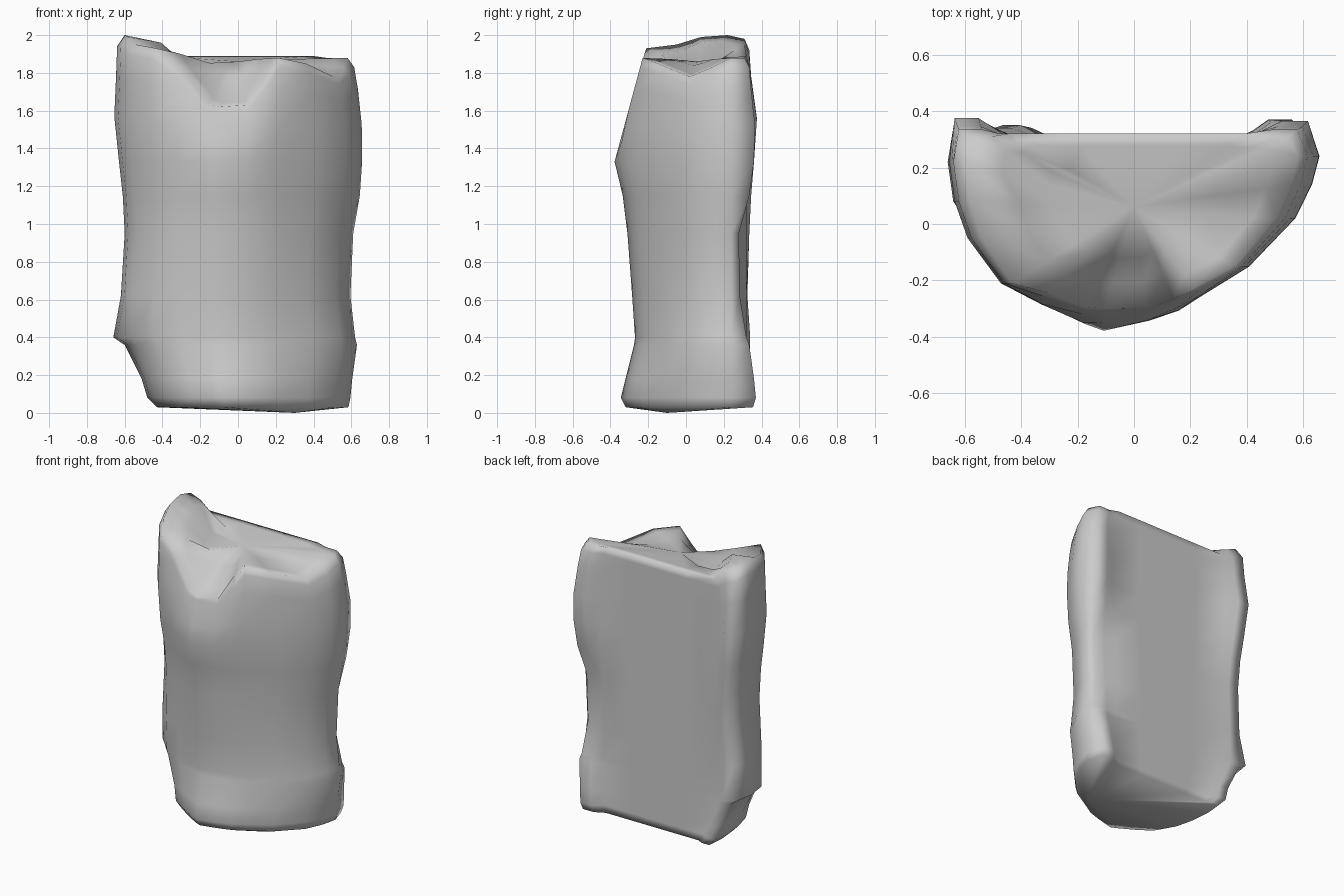
import bpy, bmesh

BACK = 0.32   # flat back panel plane
PIVOT = 1.33  # above this height each column stretches to its own rim height

# Cross-section: (x fraction, y or 'r' for ridge / 'b' for back panel, rim height)
SECTION = [
    (-0.74, 'b', 1.89), (-0.84, 'r', 1.95), (-0.97, 'r', 1.98),
    (-1.00, 0.22, 2.00), (-0.97, 0.08, 1.99), (-0.90, -0.05, 1.95), (-0.72, -0.21, 1.93),
    (-0.50, -0.285, 1.82), (-0.28, -0.35, 1.64), (-0.17, -0.375, 1.62),
    (0.08, -0.34, 1.63), (0.24, -0.305, 1.76), (0.36, -0.255, 1.88), (0.62, -0.15, 1.85),
    (0.87, 0.02, 1.78), (0.96, 0.14, 1.83), (1.00, 0.24, 1.88),
    (0.94, 'r', 1.88), (0.80, 'r', 1.88), (0.68, 'b', 1.89),
    (0.35, 'b', 1.89), (0.0, 'b', 1.89), (-0.38, 'b', 1.89),
]

# Levels: z, left half width, right half width, front y, left and right ridge y
LEVELS = [
    (0.03, 0.43, 0.585, -0.32, 0.34, 0.355), (0.08, 0.48, 0.595, -0.345, 0.35, 0.37),
    (0.18, 0.51, 0.605, -0.32, 0.34, 0.36), (0.36, 0.60, 0.63, -0.275, 0.34, 0.335),
    (0.40, 0.62, 0.62, -0.27, 0.34, 0.32), (0.62, 0.62, 0.595, -0.285, 0.325, 0.285),
    (0.95, 0.60, 0.61, -0.31, 0.335, 0.28), (1.15, 0.61, 0.645, -0.335, 0.345, 0.335),
    (1.33, 0.63, 0.657, -0.378, 0.36, 0.36), (1.53, 0.655, 0.655, -0.345, 0.375, 0.365),
    (1.72, 0.645, 0.635, -0.285, 0.345, 0.345), (1.84, 0.64, 0.615, -0.245, 0.335, 0.335),
    (1.89, 0.60, 0.58, -0.22, 0.31, 0.31),
]


def point(sec, lev):
    u, y, rim = sec
    z, left, right, front, ridge_l, ridge_r = lev
    x = u * (left if u < 0 else right)
    if z == 0.40 and u < -0.95:  # pointed lower end of the left ridge
        x = u * 0.66
    upper = z > PIVOT
    if upper:
        z = PIVOT + (z - PIVOT) * (rim - PIVOT) / (1.89 - PIVOT)
    if y == 'b':
        y = BACK
    elif y == 'r':
        y = ridge_l if u < 0 else ridge_r
    elif y < 0 and upper:       # front leans back and flattens towards the rim
        y = max(y, -0.378 + (z - PIVOT) * 0.27)
    elif y < 0:
        y *= front / -0.375
    return x, y, z


bm = bmesh.new()
n = len(SECTION)


def add_ring(points):
    return [bm.verts.new(p) for p in points]


def bridge(a, b):
    for i in range(n):
        j = (i + 1) % n
        bm.faces.new((a[i], a[j], b[j], b[i]))


def fan(ring, centre):
    c = bm.verts.new(centre)
    for i in range(n):
        bm.faces.new((ring[i], ring[(i + 1) % n], c))


# Body wall
rings = [add_ring([point(s, lev) for s in SECTION]) for lev in LEVELS]
for a, b in zip(rings, rings[1:]):
    bridge(a, b)

# Sunken top: raised horn on the left, valley at the front, flat towards the back
rim = rings[-1]
shelf, dish = [], []
for i, v in enumerate(rim):
    x, y, z = v.co
    on_horn = 1 <= i <= 6
    in_valley = 8 <= i <= 11
    if on_horn:
        k, hz = (0.78 if y > 0.1 else 0.7), z - 0.03
    elif in_valley:
        k, hz = 0.74, z + 0.02
    else:
        k, hz = 0.84, z * 0.85 + 1.86 * 0.15
    shelf.append((x * k, 0.06 + (y - 0.06) * k, hz))
    dish.append((x * 0.5, 0.06 + (y - 0.06) * 0.5, 1.84 if on_horn else z * 0.35 + 1.87 * 0.65))
shelf_ring, dish_ring = add_ring(shelf), add_ring(dish)
bridge(rim, shelf_ring)
bridge(shelf_ring, dish_ring)
fan(dish_ring, (0, 0.06, 1.86))

# Underside, sagging towards the front right
fan(rings[0], (0.3, -0.1, 0.0))

bmesh.ops.recalc_face_normals(bm, faces=bm.faces)
mesh = bpy.data.meshes.new("sack")
bm.to_mesh(mesh)
bm.free()
sack = bpy.data.objects.new("sack", mesh)
bpy.context.collection.objects.link(sack)
bpy.context.view_layer.objects.active = sack
sack.select_set(True)
bpy.ops.object.shade_smooth_by_angle(angle=2.4)
